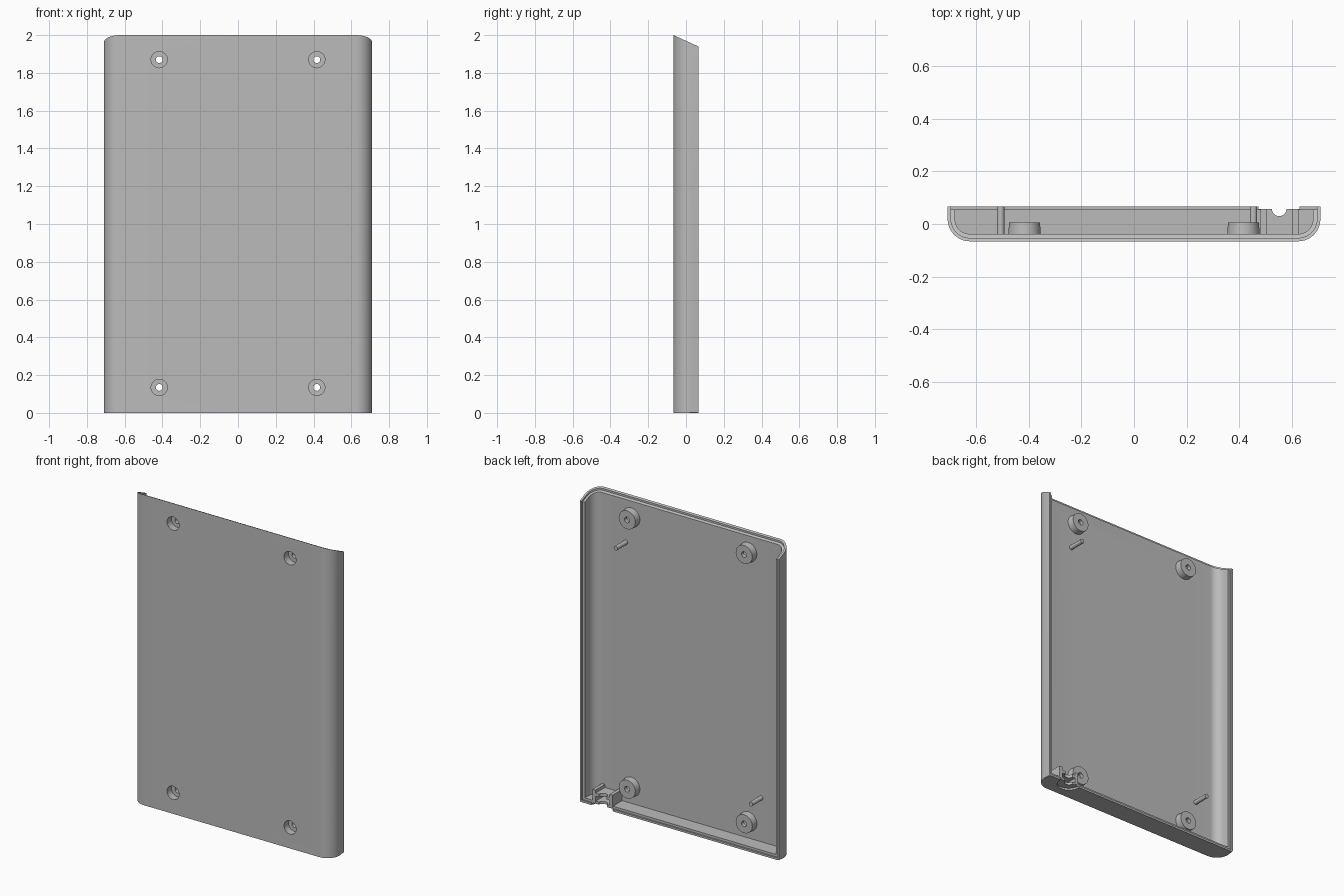
import bpy, bmesh, math
from mathutils import Matrix

cube = bpy.data.objects.get("Cube")
if cube:
    bpy.data.objects.remove(cube, do_unlink=True)

W, D, R = 0.71, 0.066, 0.085      # half width, half depth, corner radius
WALL, LIP = 0.028, 0.013          # wall thickness, rim step

grey = bpy.data.materials.new("plain grey")
grey.use_nodes = True
grey.diffuse_color = (0.5, 0.5, 0.5, 1)
grey.node_tree.nodes["Principled BSDF"].inputs["Base Color"].default_value = (0.5, 0.5, 0.5, 1)


def finish(name, bm):
    bmesh.ops.recalc_face_normals(bm, faces=bm.faces[:])
    mesh = bpy.data.meshes.new(name)
    bm.to_mesh(mesh)
    bm.free()
    mesh.materials.append(grey)
    obj = bpy.data.objects.new(name, mesh)
    bpy.context.collection.objects.link(obj)
    return obj


def box(name, x0, x1, y0, y1, z0, z1):
    bm = bmesh.new()
    bmesh.ops.create_cube(bm, size=1)
    for v in bm.verts:
        v.co = (x1 if v.co.x > 0 else x0, y1 if v.co.y > 0 else y0, z1 if v.co.z > 0 else z0)
    return finish(name, bm)


def rod(name, x, z, y0, y1, r, axis="Y", r2=None):
    # Cylinder along y, or along z with y0..y1 as the height range and z as its y
    bm = bmesh.new()
    bmesh.ops.create_cone(bm, cap_ends=True, segments=40, radius1=r, radius2=r2 or r, depth=y1 - y0)
    mid = (y0 + y1) / 2
    if axis == "Y":
        bmesh.ops.transform(bm, verts=bm.verts, matrix=Matrix.Translation((x, mid, z)) @ Matrix.Rotation(-math.pi / 2, 4, "X"))
    else:
        bmesh.ops.translate(bm, verts=bm.verts, vec=(x, z, mid))
    return finish(name, bm)


def prism(name, inset, back, low, high, bevel=0):
    # Tray section with rounded front corners, extruded between two height rules
    pts = [(W - inset, back)]
    for i in range(13):
        a = -math.pi / 2 * i / 12
        pts.append((W - R + (R - inset) * math.cos(a), R - D + (R - inset) * math.sin(a)))
    pts += [(-x, y) for x, y in reversed(pts)]
    bm = bmesh.new()
    a = [bm.verts.new((x, y, low(y))) for x, y in pts]
    b = [bm.verts.new((x, y, high(y))) for x, y in pts]
    n = len(pts)
    bm.faces.new(a)
    bm.faces.new(b)
    sides = [bm.faces.new((a[i], a[(i + 1) % n], b[(i + 1) % n], b[i])) for i in range(n)]
    if bevel:
        edges = [bm.edges.get((a[i], a[i + 1])) for i in range(n - 1)]
        bmesh.ops.bevel(bm, geom=edges, offset=bevel, segments=2, profile=0.5, affect="EDGES")
    return finish(name, bm)


def cut(target, cutter, keep=False):
    mod = target.modifiers.new("cut", "BOOLEAN")
    mod.operation, mod.solver, mod.object = "DIFFERENCE", "EXACT", cutter
    bpy.context.view_layer.objects.active = target
    bpy.ops.object.modifier_apply(modifier=mod.name)
    if not keep:
        bpy.data.objects.remove(cutter, do_unlink=True)


def slant(y):
    return 2 - 0.06 * (y + D) / (2 * D)


# Tray shell with an open back and a slanted open top
shell = prism("shell", 0, D, lambda y: 0, slant, 0.008)
cut(shell, prism("cavity", WALL, 0.2, lambda y: WALL, lambda y: 2.2))
# Stepped rim around the back and the top
cut(shell, box("rim_step", LIP - W, W - LIP, D - 0.01, 0.2, LIP, 2.2))
cut(shell, prism("top_step", LIP, 0.2, lambda y: slant(y) - 0.012, lambda y: 2.2))

# Cable opening in the bottom wall
CX, CY = 0.553, 0.058
cut(shell, box("cable_gap", CX - 0.078, CX + 0.078, CY, 0.2, -0.1, 0.06))
cut(shell, rod("cable_recess", CX, CY, -0.1, 0.012, 0.07, "Z"))
cut(shell, rod("cable_hole", CX, CY, -0.1, 0.1, 0.028, "Z"))

# Strain relief: two ribs and a notched cross wall
parts = [shell]
for side, x in (("left", CX + 0.062), ("right", CX - 0.06)):
    parts.append(box("cable_rib_" + side, x - 0.011, x + 0.011, -0.045, CY, 0.02, 0.1))
clamp = box("cable_clamp", CX - 0.055, CX + 0.055, -0.045, CY, 0.06, 0.08)
cut(clamp, rod("clamp_notch", CX, CY, 0, 0.2, 0.028, "Z"))
parts.append(clamp)

# Screw bosses with counterbored holes
for x in (-0.417, 0.417):
    for z in (0.135, 1.87):
        boss = rod("screw_boss", x, z, -0.042, 0.005, 0.062, r2=0.059)
        for y1, r in ((-0.02, 0.043), (0.1, 0.018)):
            hole = rod("screw_hole", x, z, -0.2, y1, r)
            cut(shell, hole, keep=True)
            cut(boss, hole)
        parts.append(boss)

# Locating pins
for x, z in ((0.455, 1.7), (-0.508, 0.31)):
    parts.append(rod("locating_pin", x, z, -0.045, D, 0.014))

# Smooth curved walls, crisp edges
bpy.ops.object.select_all(action="DESELECT")
for obj in parts:
    obj.select_set(True)
bpy.context.view_layer.objects.active = shell
bpy.ops.object.shade_smooth_by_angle(angle=math.radians(30))
